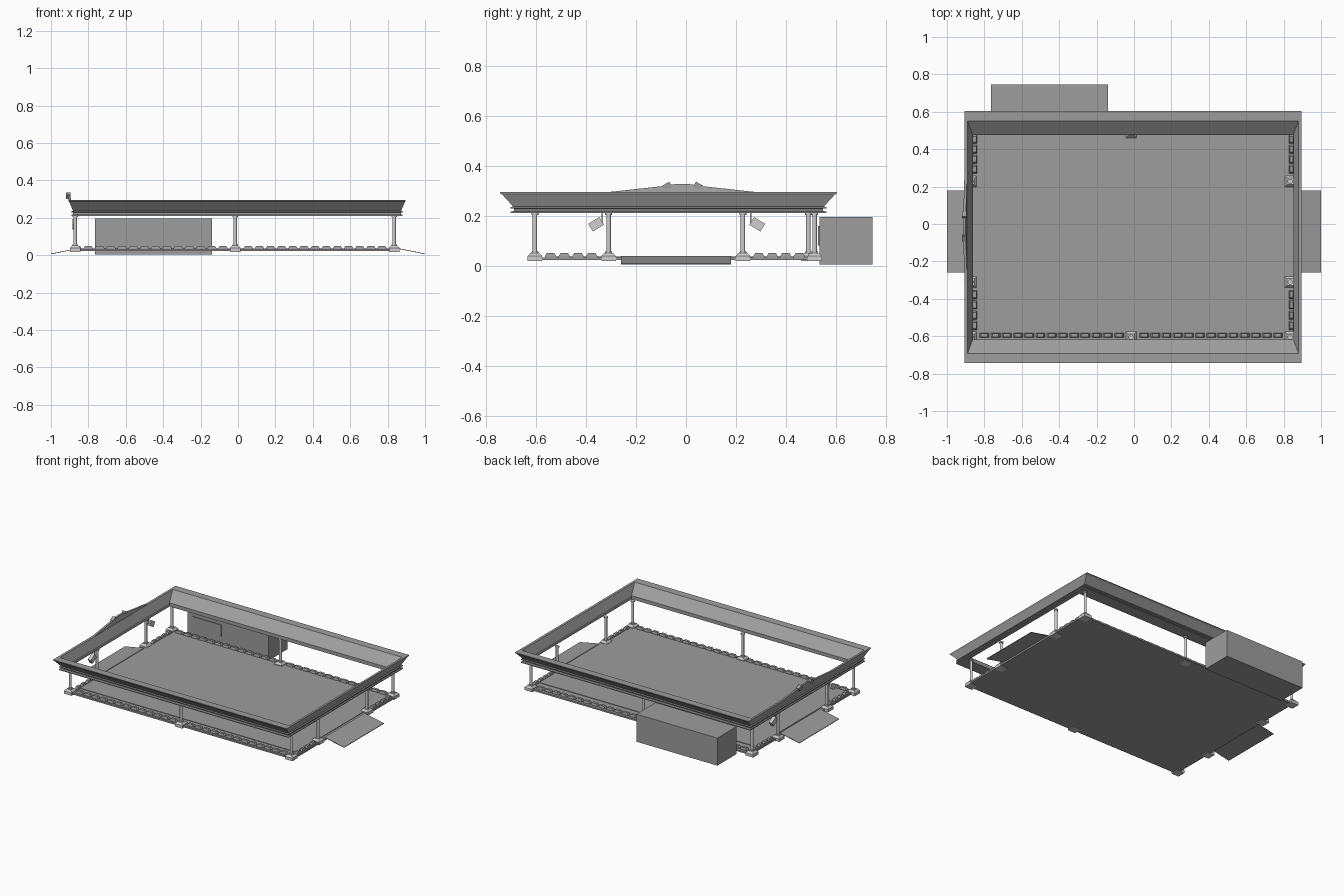
import bpy, bmesh, math
from mathutils import Matrix, Vector

cube = bpy.data.objects.get("Cube")
if cube:
    bpy.data.objects.remove(cube, do_unlink=True)


def material(name, value):
    m = bpy.data.materials.new(name)
    m.use_nodes = True
    color = (value, value, value, 1)
    m.diffuse_color = color
    m.node_tree.nodes["Principled BSDF"].inputs["Base Color"].default_value = color
    return m


GREY = material("mid grey", 0.34)
PALE = material("pale grey", 0.62)


def finish(name, bm, mat, smooth=False):
    bmesh.ops.recalc_face_normals(bm, faces=bm.faces)
    mesh = bpy.data.meshes.new(name)
    bm.to_mesh(mesh)
    bm.free()
    mesh.materials.append(mat)
    ob = bpy.data.objects.new(name, mesh)
    bpy.context.collection.objects.link(ob)
    if smooth:
        bpy.ops.object.select_all(action='DESELECT')
        ob.select_set(True)
        bpy.context.view_layer.objects.active = ob
        bpy.ops.object.shade_smooth_by_angle(angle=math.radians(35))
    return ob


def add_box(bm, x, y, z, matrix=Matrix()):
    """Box from (min, max) pairs."""
    lo, hi = zip(x, y, z)
    size = [b - a for a, b in zip(lo, hi)]
    mid = Vector([(a + b) / 2 for a, b in zip(lo, hi)])
    m = matrix @ Matrix.Translation(mid) @ Matrix.Diagonal((*size, 1))
    bmesh.ops.create_cube(bm, size=1, matrix=m)


def box(name, x, y, z, mat=GREY):
    bm = bmesh.new()
    add_box(bm, x, y, z)
    return finish(name, bm, mat)


def loft(bm, sections, close_loop=False):
    """Skin rectangles given as (cx, cy, half_x, half_y, z)."""
    rings = [[bm.verts.new((cx + sx * hx, cy + sy * hy, z))
              for sx, sy in ((-1, -1), (1, -1), (1, 1), (-1, 1))]
             for cx, cy, hx, hy, z in sections]
    pairs = list(zip(rings, rings[1:]))
    if close_loop:
        pairs.append((rings[-1], rings[0]))
    else:
        bm.faces.new(rings[0])
        bm.faces.new(rings[-1])
    for a, b in pairs:
        for i in range(4):
            j = (i + 1) % 4
            bm.faces.new((a[i], a[j], b[j], b[i]))


def prism(name, x_pairs, outline, mat=GREY):
    """Side outline of (y, z) points, x taken from a function of z and side."""
    bm = bmesh.new()
    sides = [[bm.verts.new((x_pairs(z, s), y, z)) for y, z in outline] for s in (0, 1)]
    n = len(outline)
    for side in sides:
        bm.faces.new(side)
    for i in range(n):
        j = (i + 1) % n
        bm.faces.new((sides[0][i], sides[0][j], sides[1][j], sides[1][i]))
    return finish(name, bm, mat)


# Floor slab with a slightly raised driving surface
box("floor_slab", (-0.87, 0.86), (-0.62, 0.53), (0.022, 0.033))
box("floor_surface", (-0.84, 0.83), (-0.54, 0.43), (0.033, 0.037))

# Canopy: flared rim over a double flange, open in the middle
profile = [(0.885, 0.632, 0.211), (0.885, 0.632, 0.217), (0.877, 0.618, 0.219),
           (0.877, 0.618, 0.228), (0.885, 0.632, 0.230), (0.885, 0.632, 0.235),
           (0.877, 0.622, 0.237), (0.897, 0.665, 0.284), (0.901, 0.674, 0.290),
           (0.901, 0.674, 0.295), (0.885, 0.622, 0.294), (0.857, 0.547, 0.236),
           (0.857, 0.547, 0.211)]
bm = bmesh.new()
loft(bm, [(-0.005, -0.07, hx, hy, z) for hx, hy, z in profile], True)
finish("canopy_rim", bm, GREY)

# Raised crest on one end of the canopy
crest = [(-0.31, 0.29), (0.28, 0.29), (0.28, 0.295), (0.06, 0.319), (0.02, 0.326),
         (-0.015, 0.328), (-0.05, 0.326), (-0.09, 0.319), (-0.31, 0.295)]
prism("canopy_crest", lambda z, s: -0.905 - (z - 0.29) * 0.25 + s * 0.014, crest)

# Posts with stepped feet and small capitals
places = [(x, y) for x in (-0.87, 0.835) for y in (-0.605, -0.31, 0.228, 0.515)]
places += [(-0.015, -0.605), (-0.015, 0.49)]
for i, (x, y) in enumerate(places):
    bm = bmesh.new()
    loft(bm, [(x, y, h, h, z) for h, z in
              ((0.029, 0.018), (0.029, 0.038), (0.018, 0.051))])
    finish(f"post_foot_{i}", bm, PALE)
    bm = bmesh.new()
    for r, z0, z1 in ((0.009, 0.05, 0.212), (0.014, 0.05, 0.057), (0.014, 0.204, 0.212)):
        bmesh.ops.create_cone(bm, cap_ends=True, segments=12, radius1=r, radius2=r,
                              depth=z1 - z0, matrix=Matrix.Translation((x, y, (z0 + z1) / 2)))
    finish(f"post_{i}", bm, PALE, True)


# Kerb blocks along the floor edges, leaving gaps at the posts and ramps
def kerb(name, start, end, count, fixed, along_x):
    bm = bmesh.new()
    pitch = (end - start) / count
    for i in range(count):
        c = start + pitch * (i + 0.5)
        for_axis = (lambda l, w: (c, fixed, l, w)) if along_x else (lambda l, w: (fixed, c, w, l))
        loft(bm, [(*for_axis(pitch * k, w), z) for k, w, z in
                  ((0.42, 0.012, 0.033), (0.42, 0.012, 0.037), (0.28, 0.009, 0.050))])
    finish(name, bm, GREY)


for label, y in (("front", -0.595), ("back", 0.50)):
    kerb(f"{label}_kerb_right", -0.83, -0.05, 13, y, True)
    kerb(f"{label}_kerb_left", 0.025, 0.80, 13, y, True)
for label, x in (("right", -0.852), ("left", 0.842)):
    kerb(f"{label}_kerb_front", -0.57, -0.35, 4, x, False)
    kerb(f"{label}_kerb_back", 0.265, 0.48, 4, x, False)

# Entry ramps
for label, s in (("right", -1), ("left", 1)):
    bm = bmesh.new()
    pts = [(s * x, z) for x, z in ((0.85, 0.039), (1.0, 0.009), (1.0, 0.005), (0.85, 0.035))]
    ends = [[bm.verts.new((x, y, z)) for x, z in pts] for y in (-0.26, 0.18)]
    for e in ends:
        bm.faces.new(e)
    for i in range(4):
        j = (i + 1) % 4
        bm.faces.new((ends[0][i], ends[0][j], ends[1][j], ends[1][i]))
    finish(f"{label}_ramp", bm, GREY)

# Control booth with a framed window towards the floor
box("booth", (-0.765, -0.14), (0.535, 0.747), (0.004, 0.196))
box("booth_window", (-0.725, -0.50), (0.529, 0.535), (0.08, 0.158))

# Tilted lamps hanging on the side posts and standing on the crest
for label, y, s in (("front", -0.36, 1), ("back", 0.285, -1)):
    bm = bmesh.new()
    tilt = Matrix.Translation((-0.872, y, 0.166)) @ Matrix.Rotation(s * 0.55, 4, 'X')
    add_box(bm, (-0.012, 0.012), (-0.026, 0.026), (-0.018, 0.018), tilt)
    add_box(bm, (-0.003, 0.003), (-0.003, 0.003), (0.0, 0.05), Matrix.Translation((-0.872, y + s * 0.025, 0.165)))
    finish(f"{label}_lamp", bm, PALE)
for label, y, s in (("front", -0.075, 1), ("back", 0.048, -1)):
    bm = bmesh.new()
    tilt = Matrix.Translation((-0.908, y, 0.318)) @ Matrix.Rotation(s * 0.5, 4, 'X')
    add_box(bm, (-0.012, 0.012), (-0.016, 0.016), (-0.012, 0.012), tilt)
    finish(f"{label}_crest_lamp", bm, GREY)
